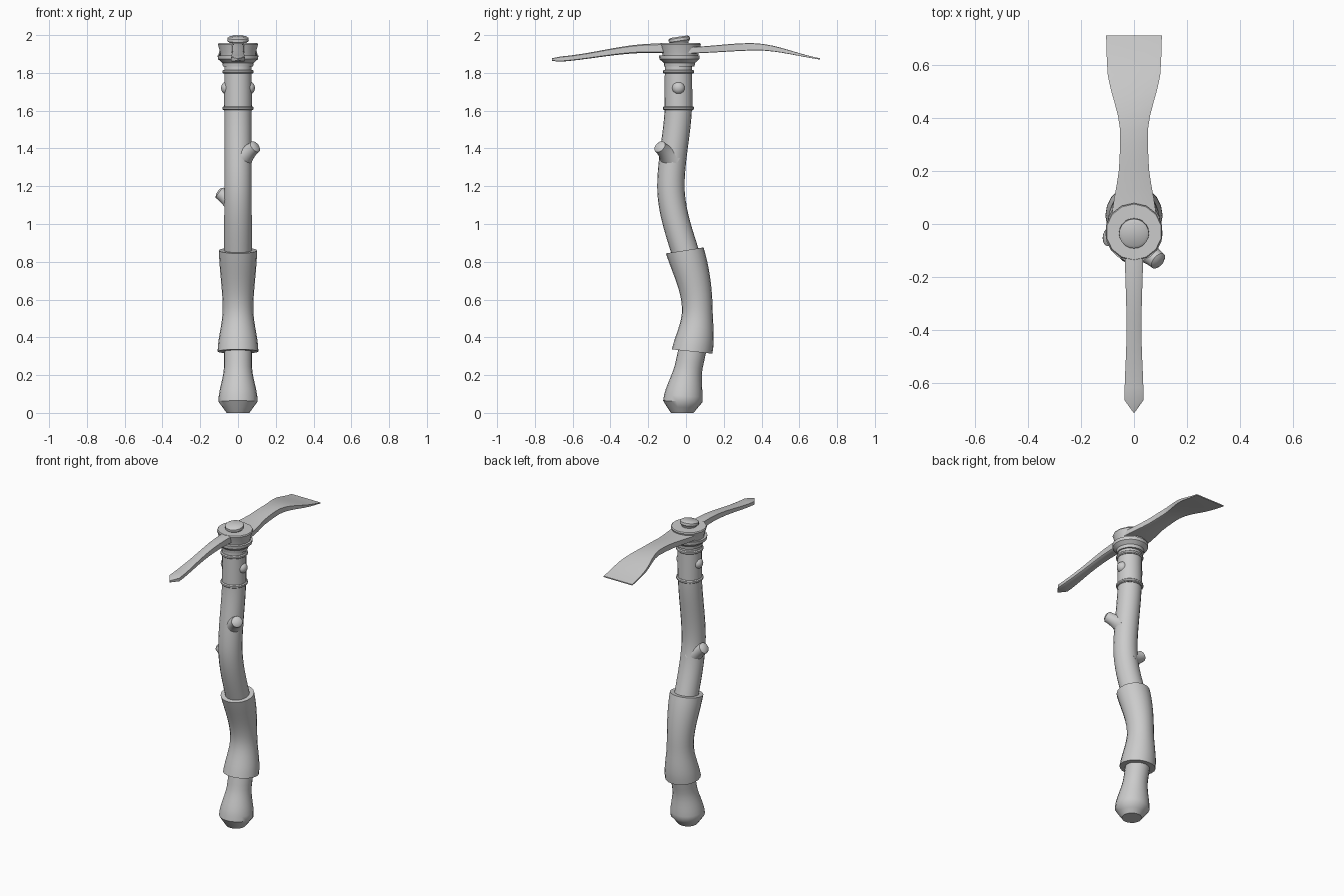
import bpy, bmesh, math
from mathutils import Vector

cube = bpy.data.objects.get("Cube")
if cube:
    bpy.data.objects.remove(cube)

grey = bpy.data.materials.new("plain grey")
grey.use_nodes = True
colour = (0.6, 0.6, 0.6, 1)
grey.diffuse_color = colour
grey.node_tree.nodes["Principled BSDF"].inputs["Base Color"].default_value = colour


def ease(keys, x):
    """Value at x, flowing smoothly from each (position, value) key to the next."""
    for (start, first), (end, last) in zip(keys, keys[1:]):
        if x <= end:
            t = max(0, (x - start) / (end - start))
            return first + (last - first) * t * t * (3 - 2 * t)
    return keys[-1][1]


def spread(start, end, count):
    """Evenly spaced values including both ends."""
    return [start + (end - start) * i / count for i in range(count + 1)]


def loft(name, rings):
    """Skin a list of equal vertex rings, cap both ends and shade smooth."""
    bm = bmesh.new()
    loops = [[bm.verts.new(point) for point in ring] for ring in rings]
    for lower, upper in zip(loops, loops[1:]):
        for i in range(len(lower)):
            bm.faces.new((lower[i - 1], lower[i], upper[i], upper[i - 1]))
    bm.faces.new(loops[0])
    bm.faces.new(loops[-1])
    bmesh.ops.recalc_face_normals(bm, faces=bm.faces)
    mesh = bpy.data.meshes.new(name)
    bm.to_mesh(mesh)
    bm.free()
    mesh.shade_smooth()
    mesh.set_sharp_from_angle(angle=math.radians(40))
    mesh.materials.append(grey)
    bpy.context.collection.objects.link(bpy.data.objects.new(name, mesh))


def circle(centre, axis, radius, sides):
    """Ring of points around an axis."""
    turn = Vector((0, 0, 1)).rotation_difference(Vector(axis))
    ring = []
    for i in range(sides):
        angle = math.tau * i / sides
        spoke = Vector((math.sin(angle), math.cos(angle), 0))
        ring.append(Vector(centre) + turn @ spoke * radius)
    return ring


def turned(name, origin, axis, profile, sides=20):
    """Straight turned part from (distance, radius) pairs along an axis."""
    axis = Vector(axis).normalized()
    loft(name, [circle(Vector(origin) + axis * distance, axis, radius, sides)
                for distance, radius in profile])


# Handle centre line sways back and forth with height
sway = [(0, -0.02), (0.54, 0.06), (1.2, -0.08), (1.65, -0.04)]


def swayed_tube(name, bottom, top, count, radius_keys):
    """Round tube along the swaying line, its rings leaning partly with it."""
    rings = []
    for z in spread(bottom, top, count):
        y = ease(sway, z)
        lean = (ease(sway, z + 0.01) - y) / 0.02
        rings.append(circle((0, y, z), (0, lean, 1), ease(radius_keys, z), 20))
    loft(name, rings)


def blade(name, direction, start, end, chamfer, height, thickness, width):
    """Chamfered bar along y; height, thickness and half width are eased keys."""
    rings = []
    for reach in spread(start, end, 14):
        middle, wide = ease(height, reach), ease(width, reach)
        half = ease(thickness, reach) / 2
        inner_wide, inner_half = wide * (1 - chamfer), half * (1 - chamfer)
        edge = [(inner_wide, half), (wide, inner_half),
                (wide, -inner_half), (inner_wide, -half)]
        section = edge + [(-x, z) for x, z in reversed(edge)]
        rings.append([(x, direction * reach, middle + z) for x, z in section])
    loft(name, rings)


# Wooden handle with a swollen pommel, and the flared grip around it
swayed_tube("handle", 0, 1.65, 55,
            [(0, 0.06), (0.06, 0.104), (0.25, 0.074), (1.65, 0.072)])
swayed_tube("grip", 0.325, 0.86, 16,
            [(0.32, 0.108), (0.55, 0.081), (0.87, 0.101)])

# Cut branch stubs, wide at the root
for name, root, direction in (
        ("upper_branch_stub", (0.02, -0.08, 1.35), (0.6, -0.5, 0.5)),
        ("lower_branch_stub", (-0.01, -0.06, 1.1), (-0.8, 0.1, 0.6))):
    stub = [(0.11 * t, 0.034 + 0.03 * (1 - t) ** 2) for t in spread(0, 1, 6)]
    turned(name, root, direction, stub + [(0.12, 0.02)])

# Metal collar, its two rings and side rivets
collar_y = -0.04
turned("collar", (0, collar_y, 1.6), (0, 0, 1), [(0, 0.074), (0.25, 0.072)])
for name, z in (("lower_ring", 1.603), ("upper_ring", 1.796)):
    turned(name, (0, collar_y, z), (0, 0, 1),
           [(0, 0.076), (0.005, 0.082), (0.015, 0.082), (0.02, 0.076)])
for name, side in (("left_rivet", 1), ("right_rivet", -1)):
    dome = [(0.03 * math.sin(a), 0.034 * math.cos(a)) for a in spread(0, 1.4, 5)]
    turned(name, (side * 0.06, collar_y, 1.72), (side, 0, 0), dome)

# Head socket: flared foot with a rim, then the eye that holds the blades
turned("socket_foot", (0, -0.035, 1.833), (0, 0, 1),
       [(0, 0.08), (0.02, 0.083), (0.04, 0.106), (0.06, 0.108)])
turned("socket_eye", (0, -0.03, 1.89), (0, 0, 1),
       [(0, 0.094), (0.02, 0.097), (0.06, 0.109), (0.067, 0.105)], 14)

# Tilted wedge cap
turned("wedge_cap", (0, -0.03, 1.94), (0, -0.15, 1),
       [(0, 0.042), (0.02, 0.046), (0.03, 0.057), (0.045, 0.056), (0.052, 0.045)])

# Narrow pick spike at the front
blade("pick_spike", -1, 0.06, 0.71, 0.25,
      height=[(0.18, 1.93), (0.74, 1.87)],
      thickness=[(0, 0.054), (0.66, 0.028), (0.71, 0.014)],
      width=[(0, 0.037), (0.4, 0.028), (0.665, 0.036), (0.71, 0.003)])

# Broad adze blade at the back
blade("adze_blade", 1, 0, 0.71, 0.12,
      height=[(0, 1.92), (0.36, 1.938), (0.8, 1.866)],
      thickness=[(0, 0.034), (0.3, 0.04), (0.75, 0.006)],
      width=[(0, 0.085), (0.25, 0.054), (0.34, 0.052), (0.6, 0.102), (0.71, 0.105)])
